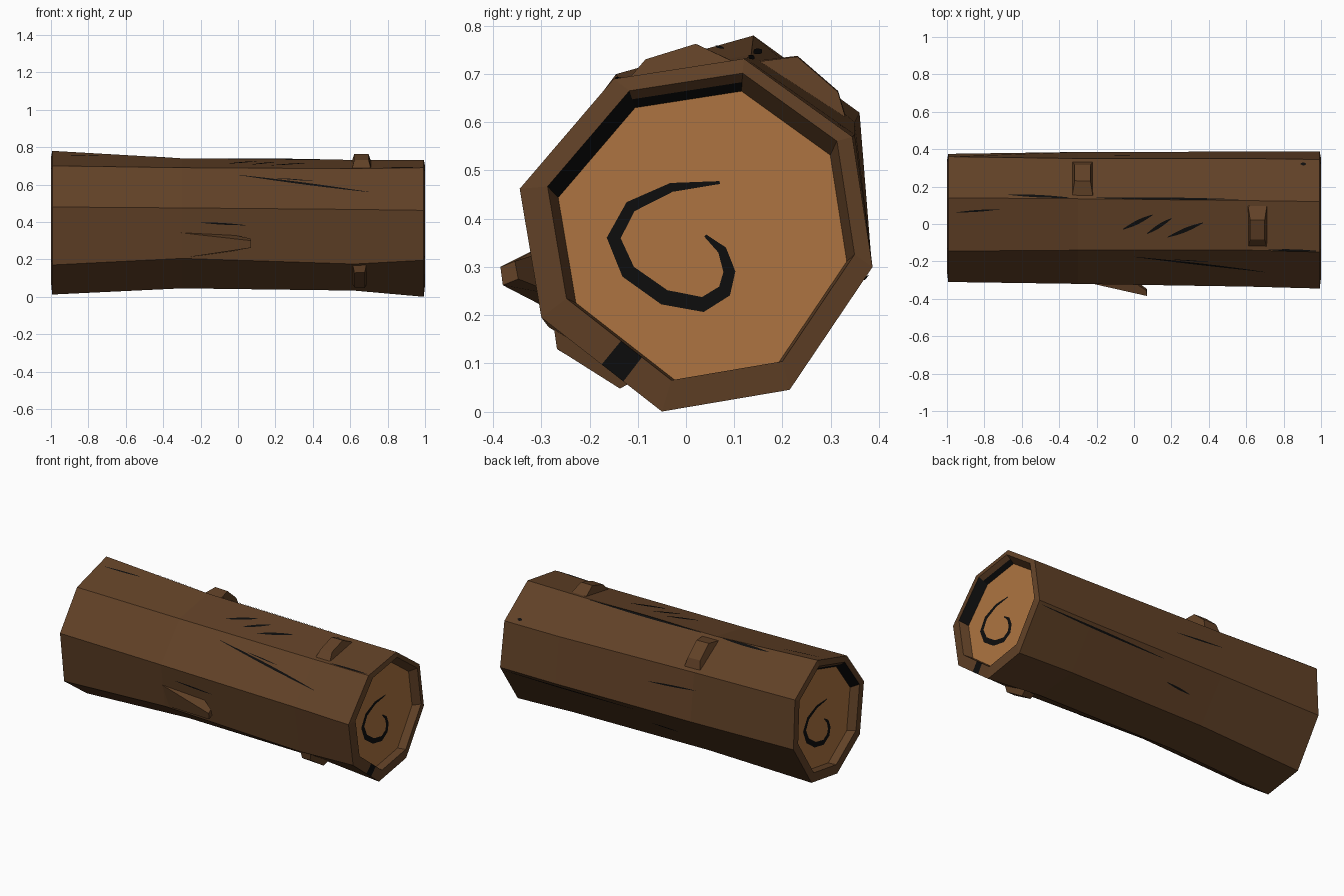
import bpy, bmesh, math
from mathutils import Vector

if "Cube" in bpy.data.objects:
    bpy.data.objects.remove(bpy.data.objects["Cube"])


def material(name, rgb):
    m = bpy.data.materials.new(name)
    m.diffuse_color = (*rgb, 1)
    m.use_nodes = True
    m.node_tree.nodes["Principled BSDF"].inputs["Base Color"].default_value = m.diffuse_color
    return m


MATS = [material("bark brown", (0.120, 0.053, 0.020)),
        material("cut wood tan", (0.42, 0.175, 0.052)),
        material("crack black", (0.004, 0.004, 0.004))]


def build(name, verts, faces, mats, recalc=True):
    """Mesh object from points and (indices); mats is one index or a list."""
    me = bpy.data.meshes.new(name)
    me.from_pydata([tuple(v) for v in verts], [], faces)
    for m in MATS:
        me.materials.append(m)
    for i, p in enumerate(me.polygons):
        p.material_index = mats if isinstance(mats, int) else mats[i]
    if recalc:
        bm = bmesh.new()
        bm.from_mesh(me)
        bmesh.ops.recalc_face_normals(bm, faces=bm.faces)
        bm.to_mesh(me)
        bm.free()
    ob = bpy.data.objects.new(name, me)
    bpy.context.collection.objects.link(ob)
    return ob


# Eight-sided (y, z) cross-sections along x, clockwise seen from +x
SECTIONS = [
    (-1.0, [(-.145, .70), (.14, .78), (.36, .62), (.375, .32), (.20, .05), (-.05, .012), (-.27, .17), (-.31, .48)]),
    (-0.3, [(-.14, .69), (.135, .74), (.35, .60), (.385, .31), (.21, .07), (-.05, .045), (-.28, .205), (-.32, .475)]),
    (0.62, [(-.14, .685), (.125, .732), (.35, .575), (.387, .30), (.215, .06), (-.05, .033), (-.285, .175), (-.335, .467)]),
    (1.0, [(-.15, .69), (.12, .732), (.345, .57), (.387, .30), (.215, .045), (-.05, .0), (-.30, .195), (-.345, .462)]),
]
N = 8


def scaled(pts, s, cy, cz):
    return [(cy + (y - cy) * s, cz + (z - cz) * s) for y, z in pts]


def end_rings(side):
    """Rim, recess wall and cap outlines for one end (side = +1 or -1)."""
    outer = SECTIONS[-1 if side > 0 else 0][1]
    rim = scaled(outer, .87, .10, .50)
    mid = scaled(rim, .97, .08, .08)
    cap = scaled(rim, .94, .08, .08)
    return [(side, rim), (side * .975, mid), (side * .95, cap)]


# Log: bark, rims, recessed walls and caps in one closed loft
rings = end_rings(-1)[::-1]
rings += [(max(-.993, min(.993, x)), p) for x, p in SECTIONS]
rings += end_rings(1)
verts = [(x, y, z) for x, pts in rings for y, z in pts]
faces, mats = [], []
last = len(rings) - 1
for r in range(last):
    for k in range(N):
        a, b = r * N + k, r * N + (k + 1) % N
        faces.append((a, b, b + N, a + N))
        inner = r in (0, last - 1)
        outer_wall = r in (1, last - 2)
        black = (inner and k in (0, 7)) or (outer_wall and k == 7)
        mats.append(2 if black else 0)
faces += [tuple(range(N)), tuple(range(last * N, last * N + N))]
mats += [1, 1]
build("log", verts, faces, mats)


def on_bark(k, x, t, lift):
    """Point on bark side k at x, t across the side, lifted outwards."""
    for (x0, a), (x1, b) in zip(SECTIONS, SECTIONS[1:]):
        if x <= x1:
            break
    f = (x - x0) / (x1 - x0)
    p = Vector((x, *a[k])).lerp(Vector((x, *b[k])), f)
    q = Vector((x, *a[(k + 1) % N])).lerp(Vector((x, *b[(k + 1) % N])), f)
    n = Vector((1, 0, 0)).cross(q - p).normalized()
    return p.lerp(q, t) + n * lift, (q - p).length


def crack(name, k, x0, t0, x1, t1, width):
    """Thin black sliver, tapered at both ends."""
    steps, vs = 8, []
    for i in range(steps + 1):
        f = i / steps
        x, t = x0 + (x1 - x0) * f, t0 + (t1 - t0) * f
        w = width * (.15 + .85 * math.sin(math.pi * f)) / 2
        size = on_bark(k, x, t, 0)[1]
        vs += [on_bark(k, x, t - w / size, .003)[0], on_bark(k, x, t + w / size, .003)[0]]
    build(name, vs, [(2 * i, 2 * i + 2, 2 * i + 3, 2 * i + 1) for i in range(steps)], 2, False)


# Cracks in the bark: side, start x/t, end x/t, width
for i, c in enumerate([
        (7, 0.0, .82, .70, .42, .014), (6, -.21, .72, .04, .68, .009),
        (0, -.06, .41, .10, .70, .024), (0, .07, .33, .20, .63, .024),
        (0, .18, .26, .37, .55, .024), (0, -.95, .73, -.72, .79, .010),
        (1, -.20, .02, .56, .02, .014), (1, -.67, .08, -.35, .02, .016),
        (0, .72, .02, .98, .02, .012), (2, -.32, .35, .0, .42, .010),
        (3, .97, .06, .1, .12, .012), (3, .02, .50, -.15, .55, .012),
        (7, .20, .75, .41, .68, .006), (1, .89, .88, .92, .88, .02)]):
    crack(f"bark_crack_{i + 1}", *c)


def bump(name, k, x0, x1, t0, tp0, tp1, t1, h0, h1):
    """Raised bark ridge with sloped sides across one side of the log."""
    m = (x1 - x0) * .15
    base = [(x0, t0), (x1, t0), (x1, t1), (x0, t1)]
    vs = [on_bark(k, x, t, -.02)[0] for x, t in base]
    top = [(x0 + m, tp0, h0), (x1 - m, tp0, h0), (x1 - m, tp1, h1), (x0 + m, tp1, h1)]
    vs += [on_bark(k, x, t, h)[0] for x, t, h in top]
    fs = [(0, 1, 2, 3), (4, 5, 6, 7)] + [(i, (i + 1) % 4, (i + 1) % 4 + 4, i + 4) for i in range(4)]
    build(name, vs, fs, 0)


bump("top_ridge", 0, .605, .715, 0, .24, .64, 1, .034, .048)
bump("back_ridge", 1, -.335, -.215, 0, .32, .75, 1, .05, .035)
bump("lower_front_ridge", 5, .61, .69, .2, .3, .85, 1, .03, .03)

# Broken branch stub on the front
stub = [(-.33, -.295, .345), (-.05, -.28, .335), (-.05, -.26, .24), (-.31, -.27, .205),
        (.07, -.385, .30), (.065, -.355, .312), (.07, -.348, .275), (.07, -.38, .262)]
build("branch_stub", stub,
      [(0, 1, 2, 3), (4, 5, 6, 7)] + [(i, (i + 1) % 4, (i + 1) % 4 + 4, i + 4) for i in range(4)], 0)

# Growth-ring swirl on each cut end
SWIRL = [(.07, .475), (-.03, .465), (-.115, .425), (-.15, .36), (-.12, .29), (-.045, .237),
         (.035, .222), (.08, .25), (.09, .29), (.075, .335), (.04, .365)]
for side, label in ((1, "right"), (-1, "left")):
    path = [Vector((y if side > 0 else .06 - y, z)) for y, z in SWIRL]
    vs = []
    for i, p in enumerate(path):
        d = (path[min(i + 1, 10)] - path[max(i - 1, 0)]).normalized()
        n = Vector((-d.y, d.x)) * (.003 + .013 * math.sin(math.pi * i / 10) ** .6 if 0 < i < 10 else .003)
        vs += [(side * .953, *(p - n)), (side * .953, *(p + n))]
    quads = [(2 * i, 2 * i + 2, 2 * i + 3, 2 * i + 1) for i in range(10)]
    build(f"{label}_end_swirl", vs, quads if side > 0 else [q[::-1] for q in quads], 2, False)

# Black notch painted on the right rim
outer, rim = SECTIONS[-1][1], end_rings(1)[0][1]
notch = []
for x, ring, t in ((.995, outer, .32), (1.0, rim, .28), (1.0, rim, .48), (.995, outer, .50)):
    p = Vector(ring[5]).lerp(Vector(ring[6]), t)
    notch.append((x + .001, p.x, p.y))
build("rim_notch", notch, [(3, 2, 1, 0)], 2, False)
